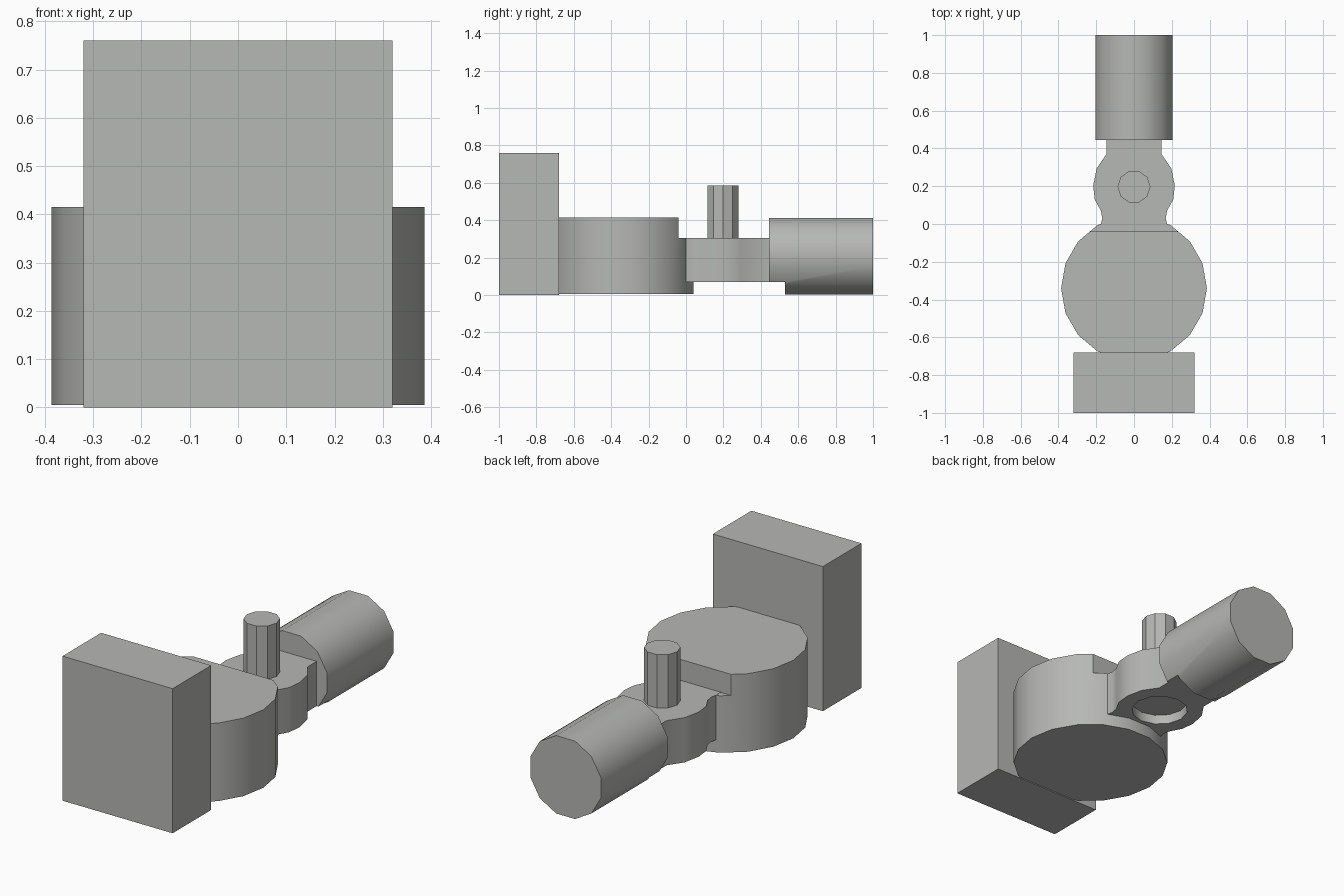
import bpy, bmesh
from math import pi, radians
from mathutils import Matrix

cube = bpy.data.objects.get("Cube")
if cube:
    bpy.data.objects.remove(cube, do_unlink=True)

GREY = (0.47, 0.48, 0.46, 1)
grey = bpy.data.materials.new("plain grey")
grey.use_nodes = True
grey.diffuse_color = GREY
grey.node_tree.nodes["Principled BSDF"].inputs["Base Color"].default_value = GREY


def finish(name, bm):
    bmesh.ops.recalc_face_normals(bm, faces=bm.faces)
    mesh = bpy.data.meshes.new(name)
    bm.to_mesh(mesh)
    bm.free()
    mesh.materials.append(grey)
    ob = bpy.data.objects.new(name, mesh)
    bpy.context.collection.objects.link(ob)
    return ob


def box(name, lo, hi):
    bm = bmesh.new()
    bmesh.ops.create_cube(bm, size=1)
    for v in bm.verts:
        v.co = [lo[i] + (v.co[i] + 0.5) * (hi[i] - lo[i]) for i in range(3)]
    return finish(name, bm)


def cylinder(name, centre, radius, length, sides, turn=0, along_y=False):
    bm = bmesh.new()
    bmesh.ops.create_cone(bm, cap_ends=True, segments=sides, radius1=radius,
                          radius2=radius, depth=length)
    m = Matrix.Rotation(turn, 4, 'Z')
    if along_y:
        m = Matrix.Rotation(pi / 2, 4, 'X') @ m
    bm.transform(Matrix.Translation(centre) @ m)
    return finish(name, bm)


def extrude_outline(name, points, z0, z1):
    bm = bmesh.new()
    face = bm.faces.new([bm.verts.new((x, y, z0)) for x, y in points])
    new = bmesh.ops.extrude_face_region(bm, geom=[face])["geom"]
    top = [g for g in new if isinstance(g, bmesh.types.BMVert)]
    bmesh.ops.translate(bm, verts=top, vec=(0, 0, z1 - z0))
    return finish(name, bm)


def select(ob):
    bpy.ops.object.select_all(action='DESELECT')
    ob.select_set(True)
    bpy.context.view_layer.objects.active = ob


def cut(ob, cutter):
    mod = ob.modifiers.new("cut", 'BOOLEAN')
    mod.operation = 'DIFFERENCE'
    mod.solver = 'EXACT'
    mod.object = cutter
    select(ob)
    bpy.ops.object.modifier_apply(modifier=mod.name)
    bpy.data.objects.remove(cutter, do_unlink=True)


def smooth(ob, degrees=35):
    select(ob)
    bpy.ops.object.shade_smooth_by_angle(angle=radians(degrees))


# Upright slab at the front
box("front_block", (-0.32, -1, 0), (0.32, -0.68, 0.76))

# Round drum with a step cut into its rear top; vertices lie on the x axis
drum = cylinder("drum", (0, -0.34, 0.21), 0.386, 0.41, 18, turn=pi / 2)
cut(drum, box("step_cutter", (-0.5, -0.04, 0.304), (0.5, 0.2, 0.6)))
smooth(drum)

# Waisted plate joining drum and tube, with a round recess underneath
half = [(0.175, -0.06), (0.175, 0), (0.168, 0.03), (0.175, 0.07), (0.208, 0.13),
        (0.216, 0.205), (0.197, 0.295), (0.146, 0.37), (0.146, 0.5)]
outline = half + [(-x, y) for x, y in reversed(half)]
plate = extrude_outline("neck_plate", outline, 0.07, 0.305)
cut(plate, cylinder("recess_cutter", (0, 0.2, 0.07), 0.14, 0.1, 12))
smooth(plate)

# Upright pin on the plate
cylinder("pin", (0, 0.197, 0.44), 0.087, 0.29, 10, turn=pi / 2)

# Rear tube, relieved below the plate at its inner end
tube = cylinder("rear_tube", (0, 0.7225, 0.2085), 0.212, 0.555, 12,
                turn=pi / 12, along_y=True)
cut(tube, box("relief_cutter", (-0.4, 0.3, -0.2), (0.4, 0.53, 0.07)))
smooth(tube)
